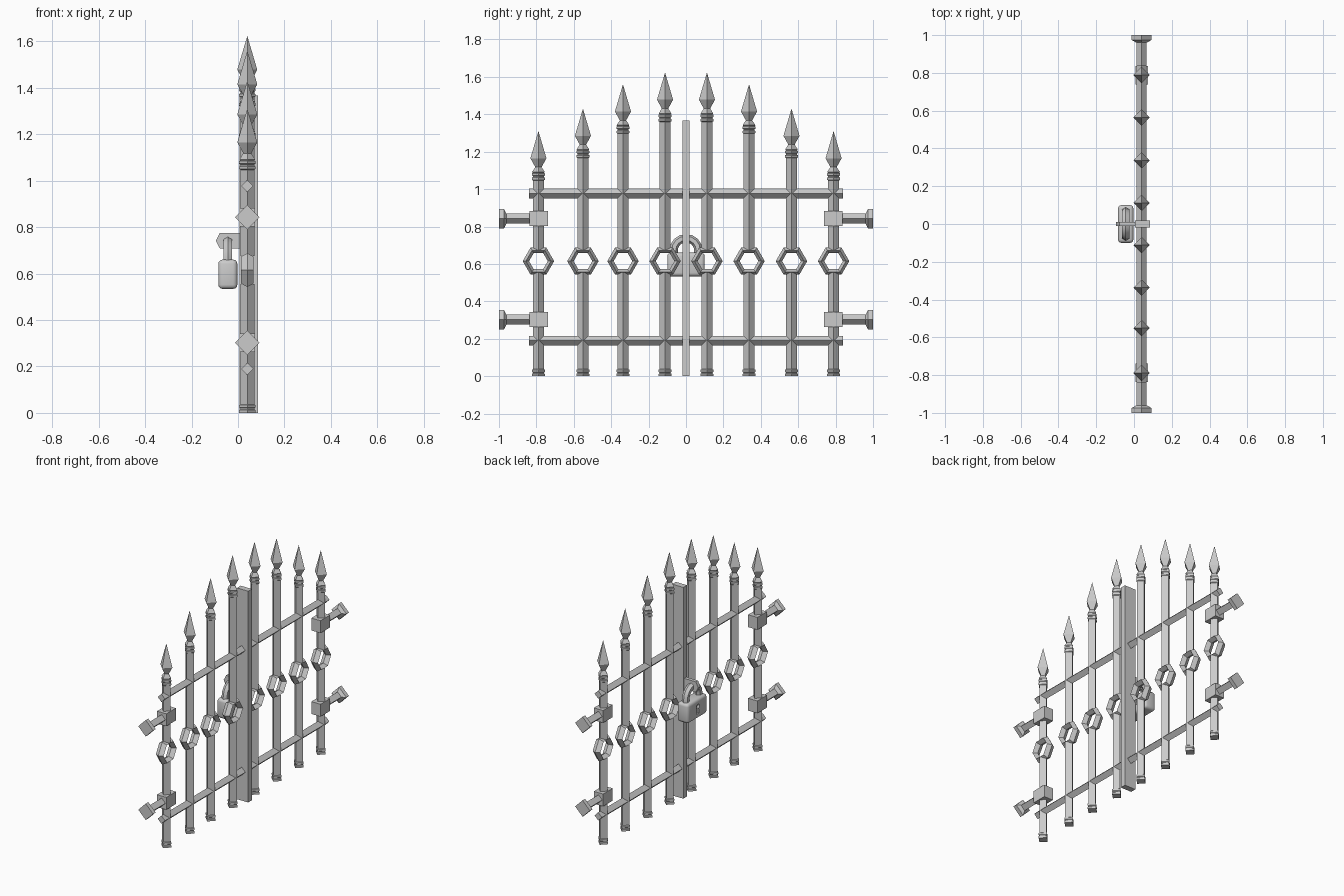
import bpy, bmesh, math
from mathutils import Matrix, Vector

if "Cube" in bpy.data.objects:
    bpy.data.objects.remove(bpy.data.objects["Cube"])

X0 = 0.04  # depth plane of the gate


def make(name, bm, smooth=False):
    bmesh.ops.recalc_face_normals(bm, faces=bm.faces)
    me = bpy.data.meshes.new(name)
    bm.to_mesh(me)
    bm.free()
    ob = bpy.data.objects.new(name, me)
    bpy.context.collection.objects.link(ob)
    if smooth:
        bpy.ops.object.select_all(action='DESELECT')
        ob.select_set(True)
        bpy.context.view_layer.objects.active = ob
        bpy.ops.object.shade_smooth_by_angle(angle=math.radians(35))
    return ob


def skin(bm, loops, closed=False):
    """Bridge successive vertex loops with quads; cap the ends if open."""
    rings = [[bm.verts.new(p) for p in loop] for loop in loops]
    n = len(rings[0])
    pairs = list(zip(rings, rings[1:])) + ([(rings[-1], rings[0])] if closed else [])
    for a, b in pairs:
        for i in range(n):
            j = (i + 1) % n
            bm.faces.new((a[i], a[j], b[j], b[i]))
    if not closed:
        bm.faces.new(rings[0])
        bm.faces.new(rings[-1])


def diamond(profile, place):
    """Four-sided lathe of (radius, height) points, corners on the axes."""
    bm = bmesh.new()
    skin(bm, [[place @ Vector((r, 0, h)), place @ Vector((0, r, h)),
               place @ Vector((-r, 0, h)), place @ Vector((0, -r, h))] for r, h in profile])
    bmesh.ops.remove_doubles(bm, verts=bm.verts, dist=1e-5)
    return bm


def box(center, size):
    bm = bmesh.new()
    bmesh.ops.create_cube(bm, size=1, matrix=Matrix.Translation(center) @ Matrix.Diagonal((*size, 1)))
    return bm


def collar(z):
    return [(0.030, z), (0.035, z + 0.003), (0.035, z + 0.014), (0.030, z + 0.017)]


# Upright bars with spear tips, split by hexagonal rings
bars = [(-0.789, 1.31), (-0.551, 1.43), (-0.337, 1.56), (-0.112, 1.623),
        (0.112, 1.623), (0.337, 1.56), (0.564, 1.43), (0.789, 1.31)]
RING_Z = 0.615
for y, tip in bars:
    at = Matrix.Translation((X0, y, 0))
    make("lower_bar", diamond([(0.035, 0), (0.035, 0.012), (0.030, 0.015)] + collar(0.02)
                              + [(0.030, 0.555)], at))
    spear = [(0.034, tip - 0.218), (0.017, tip - 0.192), (0.043, tip - 0.145), (0.0001, tip)]
    bm = diamond([(0.030, 0.675)] + collar(tip - 0.263) + collar(tip - 0.240) + spear, at)
    make("upper_bar_spear", bm)

    loops = []
    for k in range(6):
        a = k * math.pi / 3
        loops.append([(X0 + dx, y + r * math.cos(a), RING_Z + r * math.sin(a))
                      for r, dx in ((0.084, 0), (0.067, 0.027), (0.050, 0), (0.067, -0.027))])
    bm = bmesh.new()
    skin(bm, loops, closed=True)
    make("hex_ring", bm)

# Horizontal rails
for z in (0.19, 0.977):
    turn = Matrix.Translation((X0, 0, z)) @ Matrix.Rotation(-math.pi / 2, 4, 'X')
    make("rail", diamond([(0.026, -0.84), (0.026, 0.84)], turn))

# Hinges: block on the end bar, rod and wall flange
for side in (-1, 1):
    for z in (0.302, 0.842):
        make("hinge_block", box((X0, side * 0.788, z), (0.066, 0.098, 0.08)))
        turn = Matrix.Translation((X0, 0, z)) @ Matrix.Rotation(-side * math.pi / 2, 4, 'X')
        make("hinge_rod_flange", diamond([(0.027, 0.80), (0.027, 0.960), (0.053, 0.974),
                                          (0.053, 1.0)], turn))

# Centre plate where the gate leaves meet
make("centre_plate", box((0.046, 0, 0.683), (0.08, 0.038, 1.366)))

# Pointed lock bracket
outline = [(0.01, 0.708), (-0.035, 0.708), (-0.078, 0.708), (-0.095, 0.741),
           (-0.078, 0.775), (0.01, 0.775)]
bm = bmesh.new()
skin(bm, [[(x, y, z) for x, z in outline] for y in (-0.011, 0.011)])
make("lock_bracket", bm)

# Padlock shackle: six-sided tube along an arch
LX = -0.044
path = [(Vector((0, 0.066, 0.63)), 0.0)]
path += [(Vector((0, 0.066 * math.cos(a), 0.672 + 0.066 * math.sin(a))), a)
         for a in [k * math.pi / 8 for k in range(9)]]
path.append((Vector((0, -0.066, 0.63)), math.pi))
loops = []
for p, a in path:
    out = Vector((0, math.cos(a), math.sin(a)))
    loops.append([Vector((LX, 0, 0)) + p + 0.022 * (out * math.cos(t) + Vector((1, 0, 0)) * math.sin(t))
                  for t in [i * math.pi / 3 for i in range(6)]])
bm = bmesh.new()
skin(bm, loops)
make("lock_shackle", bm, smooth=True)

# Padlock body with a keyhole on the outer face
bm = box((LX, 0, 0.597), (0.082, 0.2, 0.126))
bmesh.ops.bevel(bm, geom=bm.edges[:], offset=0.018, segments=3, profile=0.5, affect='EDGES')
body = make("lock_body", bm, smooth=True)

keyhole = [(0.016 * math.sin(a), 0.612 + 0.016 * math.cos(a))
           for a in [math.radians(-150 + 30 * i) for i in range(11)]]
keyhole += [(0.013, 0.567), (-0.013, 0.567)]
bm = bmesh.new()
skin(bm, [[(x, y, z) for y, z in keyhole] for x in (-0.12, -0.070)])
cutter = make("keyhole_cutter", bm)
cutter.hide_render = True
cutter.hide_viewport = True
cut = body.modifiers.new("keyhole", 'BOOLEAN')
cut.operation = 'DIFFERENCE'
cut.object = cutter
